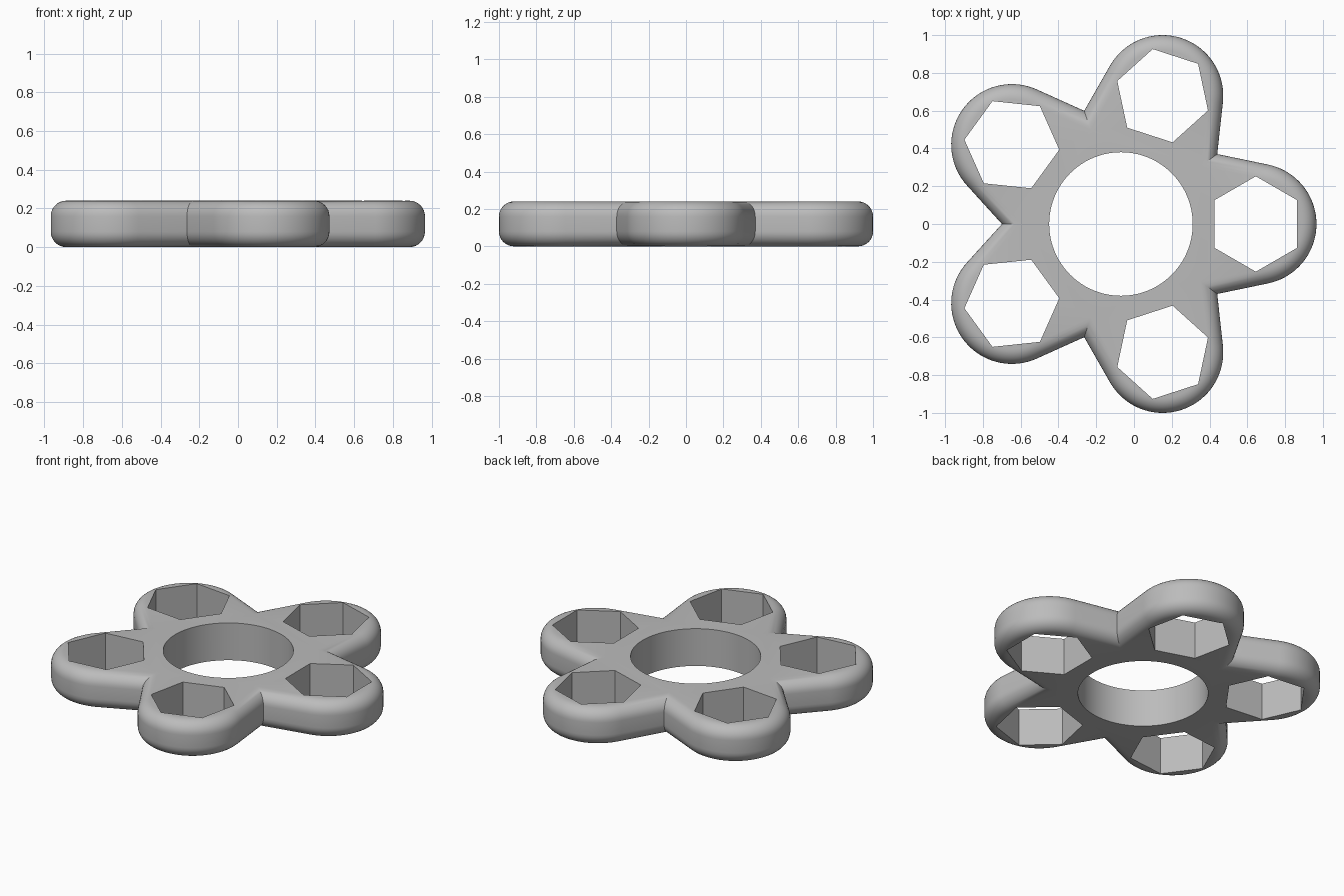
import bpy, bmesh, math
from mathutils import Vector

if "Cube" in bpy.data.objects:
    bpy.data.objects.remove(bpy.data.objects["Cube"])

LOBES = 5
CX = -0.069          # hub centre on x
H = 0.24             # thickness
FILLET = 0.08        # rounding of the outer rim
LOBE_DIST, LOBE_R = 0.714, 0.321
VALLEY_R = 0.63      # hub centre to notch between lobes
HUB_HOLE_R, HEX_R = 0.38, 0.2525
STEP = 2 * math.pi / LOBES

grey = bpy.data.materials.new("grey")
grey.diffuse_color = (0.5, 0.5, 0.5, 1)
grey.use_nodes = True
grey.node_tree.nodes["Principled BSDF"].inputs["Base Color"].default_value = grey.diffuse_color

# Tangent from the notch to the lobe circle
valley = Vector((math.cos(STEP / 2), math.sin(STEP / 2))) * VALLEY_R
to_valley = valley - Vector((LOBE_DIST, 0))
tangent = math.atan2(to_valley.y, to_valley.x) - math.acos(LOBE_R / to_valley.length)
half_notch = STEP / 2 + (math.pi / 2 - tangent)   # half opening of the notch


def outline(inset, arc_steps=36):
    """Closed star outline moved inward by inset."""
    pts = []
    for i in range(LOBES):
        a = i * STEP
        c = Vector((math.cos(a), math.sin(a))) * LOBE_DIST
        for k in range(arc_steps + 1):
            t = a - tangent + 2 * tangent * k / arc_steps
            pts.append(c + Vector((math.cos(t), math.sin(t))) * (LOBE_R - inset))
        r = VALLEY_R - inset / math.sin(half_notch)
        b = a + STEP / 2
        pts.append(Vector((math.cos(b), math.sin(b))) * r)
    return pts


def add_object(name, bm):
    bmesh.ops.recalc_face_normals(bm, faces=bm.faces)
    mesh = bpy.data.meshes.new(name)
    bm.to_mesh(mesh)
    bm.free()
    mesh.materials.append(grey)
    ob = bpy.data.objects.new(name, mesh)
    bpy.context.collection.objects.link(ob)
    return ob


def prism(bm, x, y, radius, sides, turn):
    """Upright prism that passes through the whole body."""
    ring = [(x + radius * math.cos(turn + 2 * math.pi * k / sides),
             y + radius * math.sin(turn + 2 * math.pi * k / sides)) for k in range(sides)]
    low = [bm.verts.new((px, py, -0.1)) for px, py in ring]
    top = [bm.verts.new((px, py, H + 0.1)) for px, py in ring]
    bm.faces.new(low[::-1])
    bm.faces.new(top)
    for k in range(sides):
        n = (k + 1) % sides
        bm.faces.new((low[k], low[n], top[n], top[k]))


# Star body with rounded rim: stacked outlines, bottom to top
n_round = 8
profile = []
for k in range(n_round + 1):
    t = math.pi / 2 * k / n_round
    profile.append((FILLET * (1 - math.sin(t)), FILLET * (1 - math.cos(t))))
profile += [(d, H - z) for d, z in reversed(profile)]
bm = bmesh.new()
rings = [[bm.verts.new((p.x + CX, p.y, z)) for p in outline(d)] for d, z in profile]
for a, b in zip(rings, rings[1:]):
    for k in range(len(a)):
        n = (k + 1) % len(a)
        bm.faces.new((a[k], a[n], b[n], b[k]))
bm.faces.new(rings[0][::-1])
bm.faces.new(rings[-1])
body = add_object("star_body", bm)

# Round hub hole and one hexagonal hole per lobe
bm = bmesh.new()
prism(bm, CX, 0, HUB_HOLE_R, 96, 0)
for i in range(LOBES):
    a = i * STEP
    prism(bm, CX + LOBE_DIST * math.cos(a), LOBE_DIST * math.sin(a),
          HEX_R, 6, a + math.pi / 6)
cutter = add_object("hole_cutter", bm)
cutter.hide_render = True

cut = body.modifiers.new("holes", 'BOOLEAN')
cut.operation = 'DIFFERENCE'
cut.solver = 'EXACT'
cut.object = cutter
bpy.context.view_layer.objects.active = body
body.select_set(True)
bpy.ops.object.modifier_apply(modifier=cut.name)
bpy.data.objects.remove(cutter)

# Smooth rim and hub wall, crisp hole edges and notches
bpy.ops.object.shade_smooth_by_angle(angle=math.radians(30))
